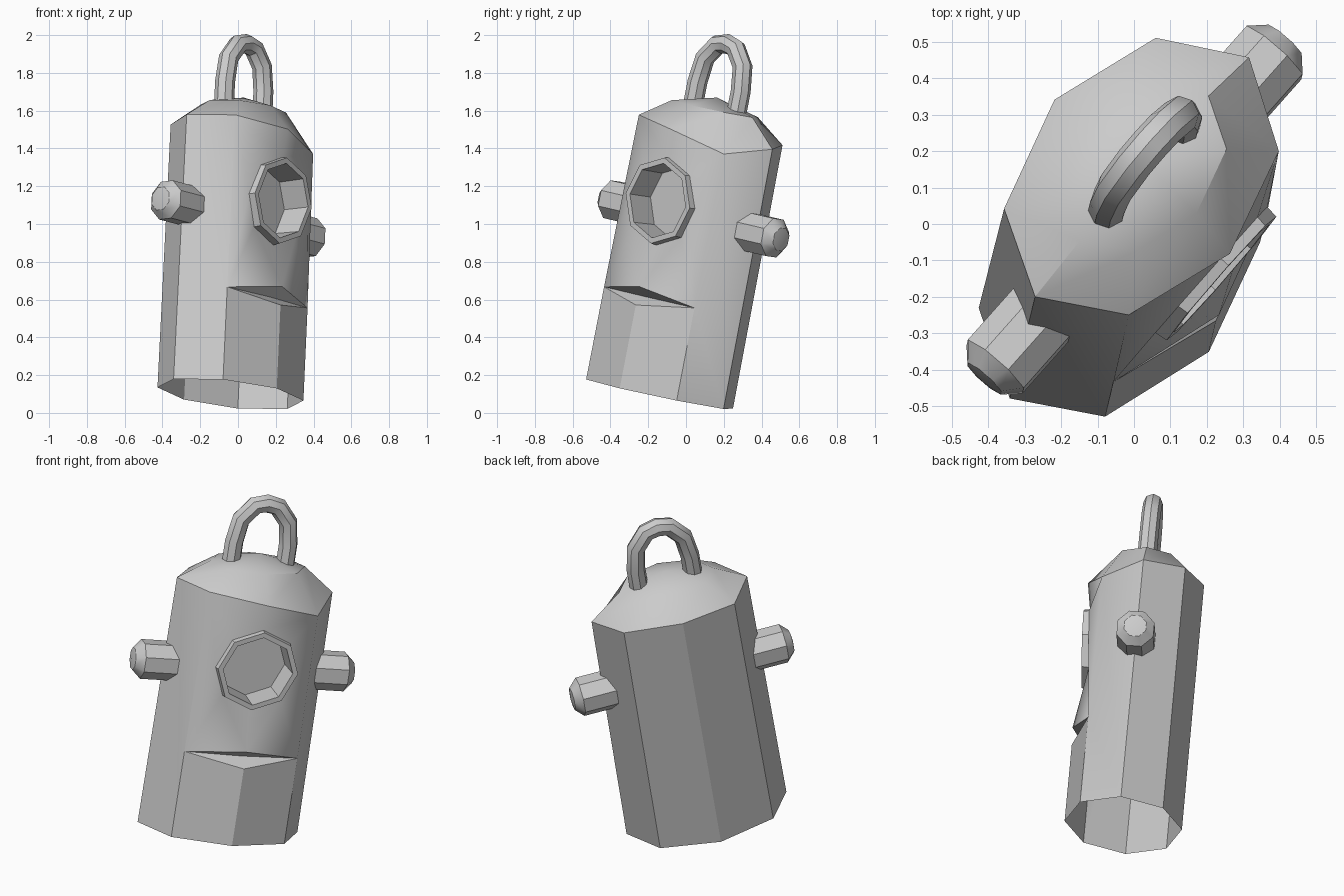
import bpy, bmesh, math
from mathutils import Matrix, Vector

if "Cube" in bpy.data.objects:
    bpy.data.objects.remove(bpy.data.objects["Cube"])

# Leaning frame: u = sideways, v = backwards, w = along the body
W = Vector((0.044, 0.19, 0.981)).normalized()
U = Vector((0.655, 0.742, -0.14))
U = (U - W * U.dot(W)).normalized()
V = W.cross(U)
FRAME = Matrix.Translation((-0.04, -0.14, 0.1)) @ Matrix((U, V, W)).transposed().to_4x4()


def finish(obj, angle=30):
    obj.matrix_world = FRAME
    bpy.context.view_layer.objects.active = obj
    bpy.ops.object.select_all(action='DESELECT')
    obj.select_set(True)
    bpy.ops.object.shade_smooth_by_angle(angle=math.radians(angle))


def mesh_object(name, bm, angle=30):
    bmesh.ops.recalc_face_normals(bm, faces=bm.faces)
    me = bpy.data.meshes.new(name)
    bm.to_mesh(me)
    bm.free()
    obj = bpy.data.objects.new(name, me)
    bpy.context.collection.objects.link(obj)
    finish(obj, angle)


def bridge(bm, a, b):
    n = len(a)
    for i in range(n):
        bm.faces.new((a[i], a[(i + 1) % n], b[(i + 1) % n], b[i]))


# Body: open-bottomed oval octagon with domed top and a sculpted front
bm = bmesh.new()


def oval(ru, rv, heights):
    return [bm.verts.new((ru * math.cos(i * math.pi / 4), rv * math.sin(i * math.pi / 4), h))
            for i, h in enumerate(heights)]


# index 0 = right side, 2 = back, 4 = left side, 5..7 = front
base = oval(0.46, 0.325, [0] * 8)
top = oval(0.45, 0.32, [1.40, 1.42, 1.44, 1.42, 1.43, 1.43, 1.40, 1.33])
crown = oval(0.27, 0.19, [1.54] * 8)
apex = bm.verts.new((0, 0, 1.60))
bridge(bm, top, crown)
for i in range(8):
    bm.faces.new((crown[i], crown[(i + 1) % 8], apex))

# Jaw, mouth ledge and nose
ml = bm.verts.new((-0.325, -0.23, 0.5))
mr = bm.verts.new((0.325, -0.23, 0.5))
chin = bm.verts.new((0, -0.325, 0.45))
mouth = bm.verts.new((0, -0.25, 0.5))
nose = bm.verts.new((0, -0.33, 0.55))
for i in range(1, 4):
    bm.faces.new((base[i - 1], base[i], top[i], top[i - 1]))
bm.faces.new((base[3], base[4], top[4], top[3]))
bm.faces.new((base[4], base[5], ml, top[5], top[4]))
bm.faces.new((base[7], base[0], top[0], top[7], mr))
for f in ((base[5], base[6], chin, ml), (base[6], base[7], mr, chin),
          (ml, chin, mouth), (chin, mr, mouth), (ml, mouth, nose), (mouth, mr, nose)):
    bm.faces.new(f)


# Eye socket rings, stepping from the face to the lip and down to the floor
def eye(r, v, tilt=0.04):
    return [bm.verts.new((r * math.cos(k * math.pi / 4),
                          v - tilt * r * math.sin(k * math.pi / 4) / 0.23,
                          1.015 + r * math.sin(k * math.pi / 4))) for k in range(8)]


e = eye(0.235, -0.275, 0.02)
lip, inner, floor = eye(0.23, -0.312, 0.012), eye(0.2, -0.312, 0.012), eye(0.195, -0.15, 0.012)
bridge(bm, e, lip)
bridge(bm, lip, inner)
bridge(bm, inner, floor)
bm.faces.new(floor)

# Cheeks and brow, same layout on both sides
for m, t, side, up, low in ((mr, top[7], e[0], e[1], e[7]), (ml, top[5], e[4], e[3], e[5])):
    bm.faces.new((nose, m, low, e[6]))
    bm.faces.new((m, side, low))
    bm.faces.new((m, t, side))
    bm.faces.new((t, up, side))
    bm.faces.new((t, top[6], e[2], up))
mesh_object("body", bm, 32)

# Side bolts: octagonal pegs with domed ends
for name, s in (("left_bolt", -1), ("right_bolt", 1)):
    bm = bmesh.new()
    rings = [[bm.verts.new((s * u, r * math.cos((k + 0.5) * math.pi / 4),
                            0.945 + r * math.sin((k + 0.5) * math.pi / 4))) for k in range(8)]
             for u, r in ((0.36, 0.11), (0.585, 0.11), (0.63, 0.065))]
    bridge(bm, rings[0], rings[1])
    bridge(bm, rings[1], rings[2])
    tip = bm.verts.new((s * 0.64, 0, 0.945))
    for k in range(8):
        bm.faces.new((rings[2][k], rings[2][(k + 1) % 8], tip))
    bm.faces.new(rings[0])
    mesh_object(name, bm, 35)

# Handle: bent tube on top
half = [(0.155, 1.5), (0.155, 1.66), (0.135, 1.79), (0.065, 1.875)]
path = [(-u, w) for u, w in half] + [(0, 1.89)] + half[::-1]
bm = bmesh.new()
prev = None
for i, (u, w) in enumerate(path):
    a, b = path[max(i - 1, 0)], path[min(i + 1, len(path) - 1)]
    t = Vector((b[0] - a[0], 0, b[1] - a[1])).normalized()
    n = Vector((-t.z, 0, t.x))
    ring = [bm.verts.new(Vector((u, 0, w)) + 0.053 * (n * math.cos(k * math.pi / 4)
            + Vector((0, 1, 0)) * math.sin(k * math.pi / 4))) for k in range(8)]
    if prev:
        bridge(bm, prev, ring)
    else:
        bm.faces.new(ring)
    prev = ring
bm.faces.new(prev)
mesh_object("handle", bm, 35)
